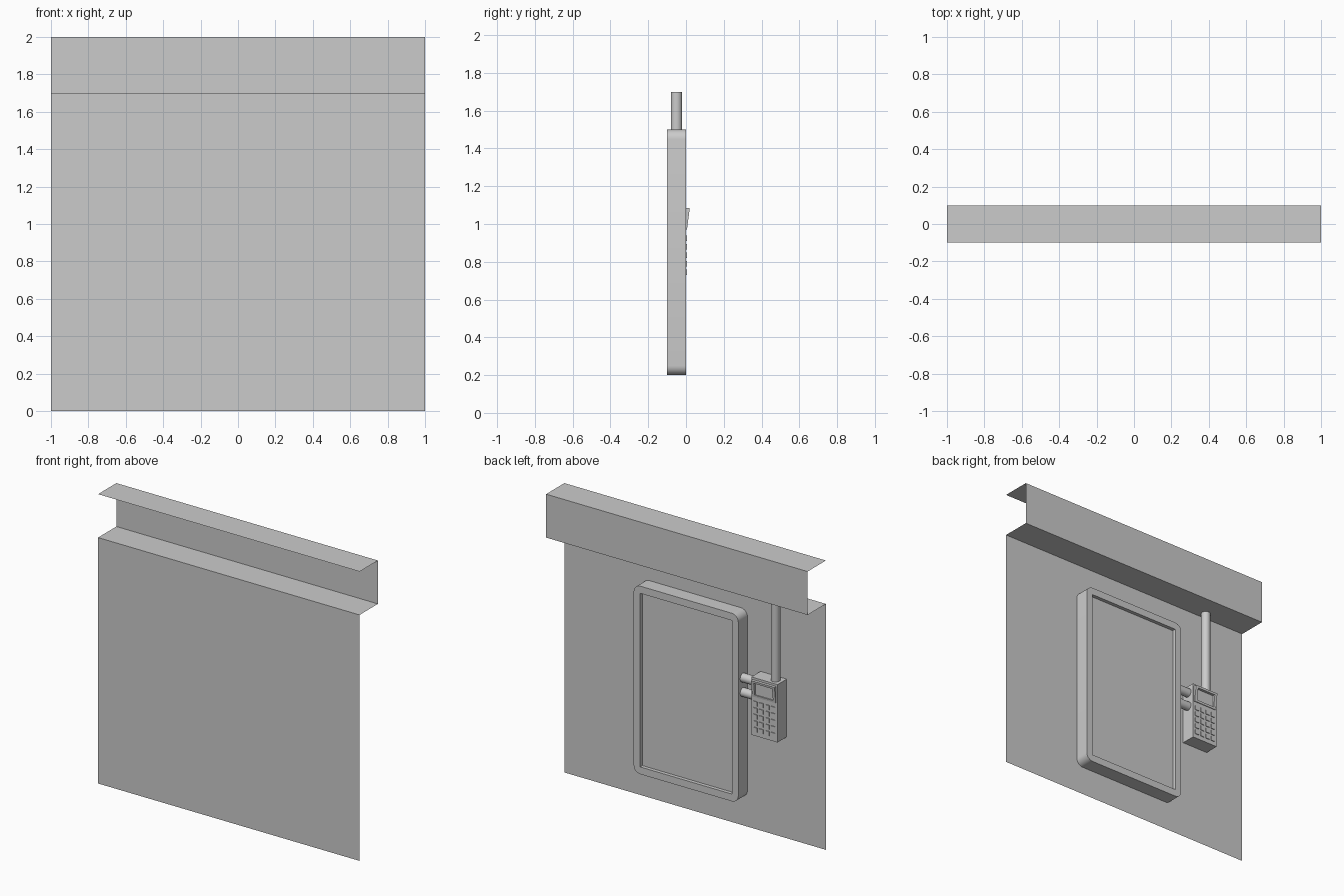
import bpy, bmesh, math
from mathutils import Vector

if "Cube" in bpy.data.objects:
    bpy.data.objects.remove(bpy.data.objects["Cube"])


def finish(name, bm):
    me = bpy.data.meshes.new(name)
    bm.to_mesh(me)
    bm.free()
    ob = bpy.data.objects.new(name, me)
    bpy.context.collection.objects.link(ob)
    return ob


def box_bm(lo, hi):
    lo, hi = Vector(lo), Vector(hi)
    bm = bmesh.new()
    bmesh.ops.create_cube(bm, size=1)
    for v in bm.verts:
        v.co = (lo + hi) / 2 + v.co * (hi - lo)
    return bm


def box(name, lo, hi):
    return finish(name, box_bm(lo, hi))


def smooth(ob):
    bpy.ops.object.select_all(action='DESELECT')
    ob.select_set(True)
    bpy.context.view_layer.objects.active = ob
    bpy.ops.object.shade_smooth_by_angle(angle=math.radians(35))


def rod(name, a, b, r):
    a, b = Vector(a), Vector(b)
    bpy.ops.mesh.primitive_cylinder_add(vertices=32, radius=r, depth=(b - a).length,
                                        location=(a + b) / 2)
    ob = bpy.context.object
    ob.name = name
    ob.rotation_euler = (b - a).to_track_quat('Z', 'Y').to_euler()
    smooth(ob)


def cut(ob, lo, hi):
    cutter = box("cutter", lo, hi)
    cutter.hide_render = True
    m = ob.modifiers.new("opening", 'BOOLEAN')
    m.operation, m.object, m.solver = 'DIFFERENCE', cutter, 'EXACT'
    bpy.context.view_layer.objects.active = ob
    bpy.ops.object.modifier_apply(modifier=m.name)
    bpy.data.objects.remove(cutter)


# Wall sheet with the stepped channel along its top
bm = bmesh.new()
profile = [(-0.1, 0), (-0.1, 1.7), (0.1, 1.7), (0.1, 2), (-0.1, 2)]
rows = [[bm.verts.new((x, y, z)) for x in (-1, 1)] for y, z in profile]
for p, q in zip(rows, rows[1:]):
    bm.faces.new((p[0], p[1], q[1], q[0]))
finish("wall_sheet", bm)

# Rounded panel with a recessed face
bm = box_bm((-0.4, -0.1, 0.2), (0.4, 0, 1.5))
edges = [e for e in bm.edges if abs(e.verts[0].co.y - e.verts[1].co.y) > 0.05]
bmesh.ops.bevel(bm, geom=edges, offset=0.05, segments=8, profile=0.5, affect='EDGES')
panel = finish("display_panel", bm)
cut(panel, (-0.35, -0.025, 0.25), (0.35, 0.1, 1.45))
smooth(panel)

# Keypad housing, feed pipe and connectors
box("keypad_housing", (-0.7, -0.1, 0.7), (-0.5, 0, 1.1))
rod("feed_pipe", (-0.65, -0.05, 1.1), (-0.65, -0.05, 1.7), 0.03)
for i, z in enumerate((0.95, 1.05)):
    rod(f"connector_{i}", (-0.5, -0.05, z), (-0.4, -0.05, z), 0.03)

# Tilted screen surround
bm = box_bm((-0.69, 0, 0.97), (-0.51, 0.02, 1.085))
for v in bm.verts:
    if v.co.y > 0.01 and v.co.z < 1:
        v.co.y = 0.005
surround = finish("screen_surround", bm)
cut(surround, (-0.67, -0.1, 0.985), (-0.53, 0.1, 1.07))

# Keypad buttons
for r in range(5):
    for c in range(4):
        x, z = -0.6 + (c - 1.5) * 0.045, 0.745 + r * 0.045
        box(f"button_{r}_{c}", (x - 0.015, -0.002, z - 0.015), (x + 0.015, 0.005, z + 0.015))
